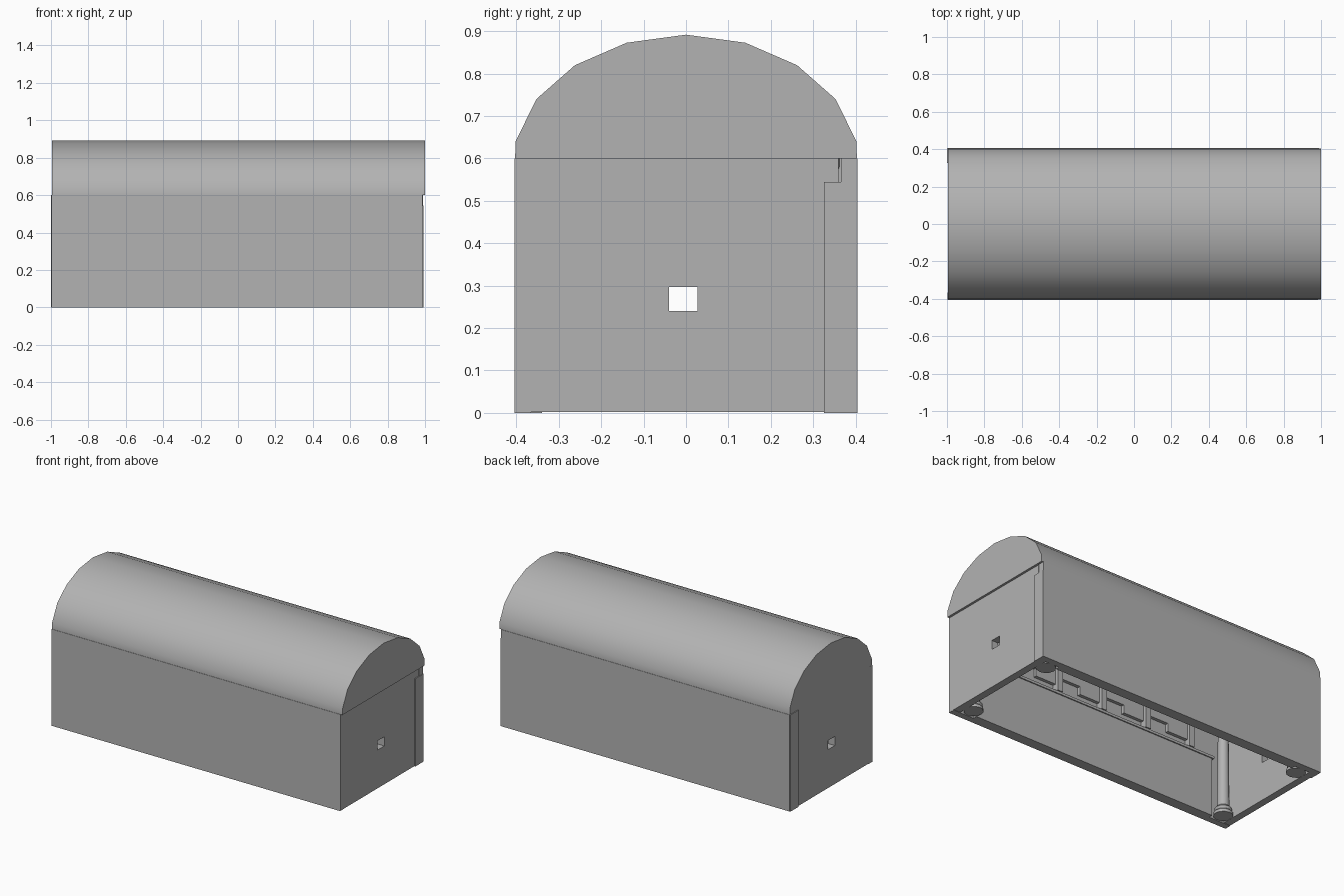
import bpy, bmesh, math

if "Cube" in bpy.data.objects:
    bpy.data.objects.remove(bpy.data.objects["Cube"])

grey = bpy.data.materials.new("dark_grey_stone")
grey.diffuse_color = (0.45, 0.45, 0.45, 1)
grey.use_nodes = True
grey.node_tree.nodes["Principled BSDF"].inputs["Base Color"].default_value = grey.diffuse_color

def finish(bm, name):
    bmesh.ops.recalc_face_normals(bm, faces=bm.faces)
    me = bpy.data.meshes.new(name)
    bm.to_mesh(me)
    bm.free()
    me.materials.append(grey)
    ob = bpy.data.objects.new(name, me)
    bpy.context.collection.objects.link(ob)
    return ob

def box(name, x0, x1, y0, y1, z0, z1):
    bm = bmesh.new()
    bmesh.ops.create_cube(bm, size=1)
    for v in bm.verts:
        v.co = ((x0 + x1) / 2 + v.co.x * (x1 - x0),
                (y0 + y1) / 2 + v.co.y * (y1 - y0),
                (z0 + z1) / 2 + v.co.z * (z1 - z0))
    return finish(bm, name)

def smooth(ob, angle):
    bpy.ops.object.select_all(action='DESELECT')
    ob.select_set(True)
    bpy.context.view_layer.objects.active = ob
    bpy.ops.object.shade_smooth_by_angle(angle=math.radians(angle))

def lathe(name, profile, x, y, sides=12):
    bm = bmesh.new()
    rings = [[bm.verts.new((x + r * math.cos(i * math.tau / sides),
                            y + r * math.sin(i * math.tau / sides), z))
              for i in range(sides)] for r, z in profile]
    for a, b in zip(rings, rings[1:]):
        for i in range(sides):
            j = (i + 1) % sides
            bm.faces.new((a[i], a[j], b[j], b[i]))
    bm.faces.new(rings[0])
    bm.faces.new(rings[-1])
    ob = finish(bm, name)
    smooth(ob, 35)
    return ob

def extrude_x(name, outline, x0, x1):
    """Closed y-z outline extruded along x."""
    bm = bmesh.new()
    a, b = [[bm.verts.new((x, y, z)) for y, z in outline] for x in (x0, x1)]
    for i in range(len(outline)):
        j = (i + 1) % len(outline)
        bm.faces.new((a[i], a[j], b[j], b[i]))
    bm.faces.new(a)
    bm.faces.new(b)
    ob = finish(bm, name)
    smooth(ob, 30)
    return ob

# Barrel-vault roof: hollow arch with a gable plate at each end
half = [(0.403, 0.6), (0.402, 0.64), (0.353, 0.74), (0.262, 0.82), (0.14, 0.873)]
arch = half + [(0, 0.892)] + [(-y, z) for y, z in reversed(half)]
inner = [(y * 0.93, 0.6 + (z - 0.6) * 0.9) for y, z in arch]
extrude_x("vault_roof", arch + inner[::-1], -0.995, 1.0)
extrude_x("left_gable", inner, -0.995, -0.965)
extrude_x("right_gable", inner, 0.97, 1.0)

# End walls, each assembled around the small square opening
for name, x0, x1 in (("left", -0.995, -0.95), ("right", 0.94, 0.986)):
    box(name + "_end_wall_sill", x0, x1, -0.404, 0.36, 0.002, 0.24)
    box(name + "_end_wall_head", x0, x1, -0.404, 0.36, 0.297, 0.6)
    box(name + "_end_wall_front_jamb", x0, x1, -0.404, -0.04, 0.24, 0.297)
    box(name + "_end_wall_back_jamb", x0, x1, 0.027, 0.36, 0.24, 0.297)

# Slightly proud strips at the back corners
box("right_corner_strip", 0.94, 0.991, 0.325, 0.404, 0, 0.545)
box("left_corner_strip", -1.0, -0.95, 0.325, 0.404, 0, 0.6)

for s, side in ((-1, "front"), (1, "back")):
    def ybox(name, xa, xb, near, far, za, zb):
        a, b = sorted((s * near, s * far))
        return box(side + "_" + name, xa, xb, a, b, za, zb)

    # Long outer wall
    ybox("long_wall", -0.996, 0.985 if s < 0 else 0.988, 0.365, 0.405, 0, 0.6)

    # Lower panel with ledge on the inside
    ybox("lower_panel", -0.845, 0.845, 0.34, 0.37, 0, 0.36)
    ybox("panel_ledge", -0.855, 0.855, 0.333, 0.37, 0.36, 0.375)

    # Pilasters and stepped blocks above the panel
    for k in range(-2, 4):
        x = k * 0.315 - 0.06
        ybox("pilaster", x - 0.018, x + 0.018, 0.325, 0.37, 0.375, 0.6)
    for k in range(-2, 3):
        x = (k + 0.5) * 0.315 - 0.06
        ybox("tall_block", x - 0.14, x, 0.345, 0.37, 0.42, 0.6)
        ybox("short_block", x, x + 0.14, 0.345, 0.37, 0.47, 0.6)

    # Corner columns with moulded bases and capitals
    col = [(0.055, 0.003), (0.055, 0.02), (0.045, 0.03), (0.05, 0.045),
           (0.035, 0.06), (0.03, 0.53), (0.045, 0.55), (0.055, 0.58), (0.055, 0.6)]
    for x in (-0.9, 0.89):
        lathe(side + "_corner_column", col, x, s * 0.31)
